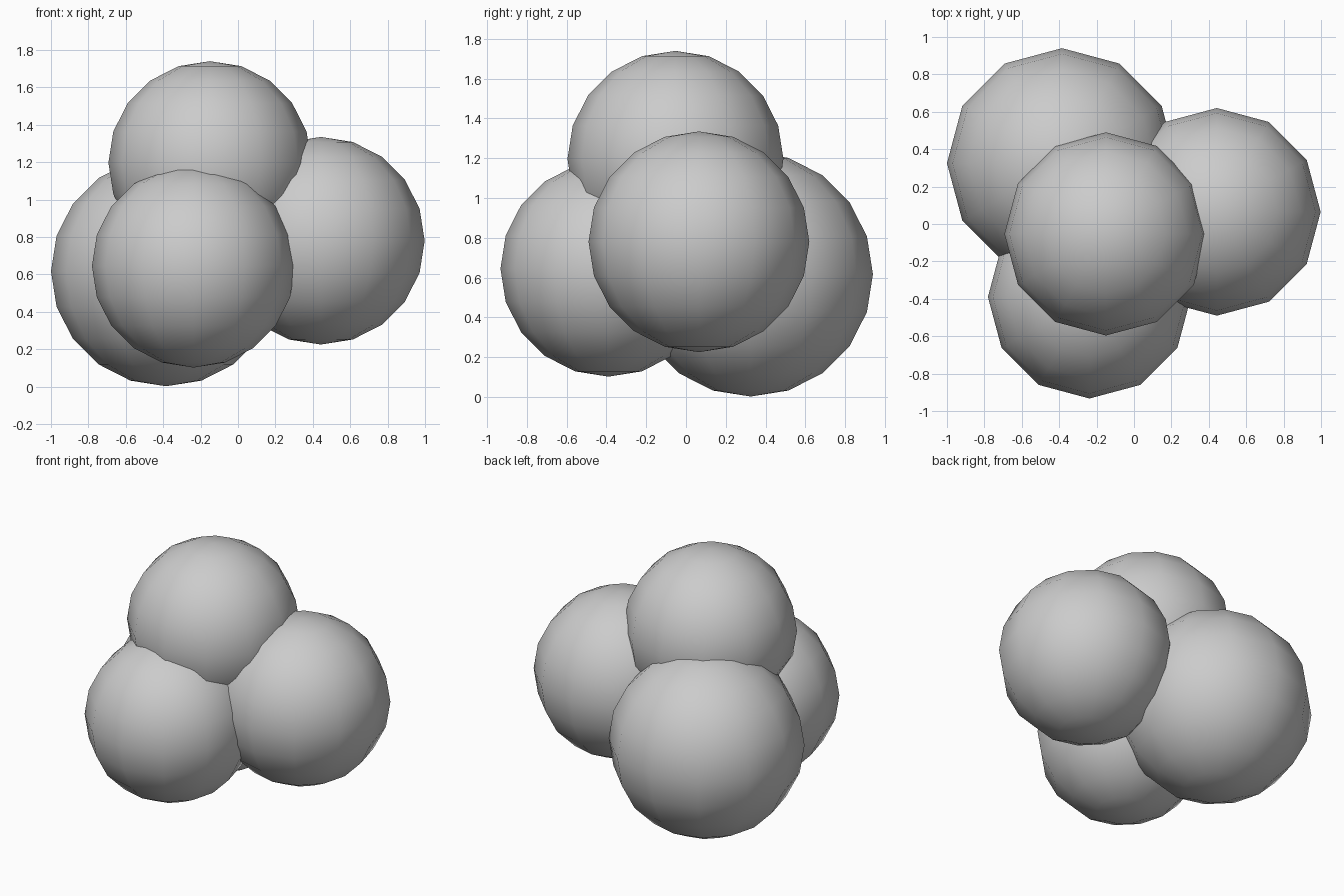
import bpy

if "Cube" in bpy.data.objects:
    bpy.data.objects.remove(bpy.data.objects["Cube"])

# Four overlapping low-poly balls: name, centre, radius
BALLS = [
    ("back_left_ball", (-0.385, 0.325, 0.617), 0.615),
    ("front_ball", (-0.238, -0.39, 0.645), 0.543),
    ("right_ball", (0.443, 0.065, 0.78), 0.555),
    ("top_ball", (-0.15, -0.053, 1.197), 0.543),
]


def add_ball(name, centre, radius):
    bpy.ops.mesh.primitive_uv_sphere_add(
        segments=12, ring_count=10, radius=radius, location=centre)
    ball = bpy.context.object
    ball.name = name
    bpy.ops.object.shade_smooth()
    return ball


for name, centre, radius in BALLS:
    add_ball(name, centre, radius)
